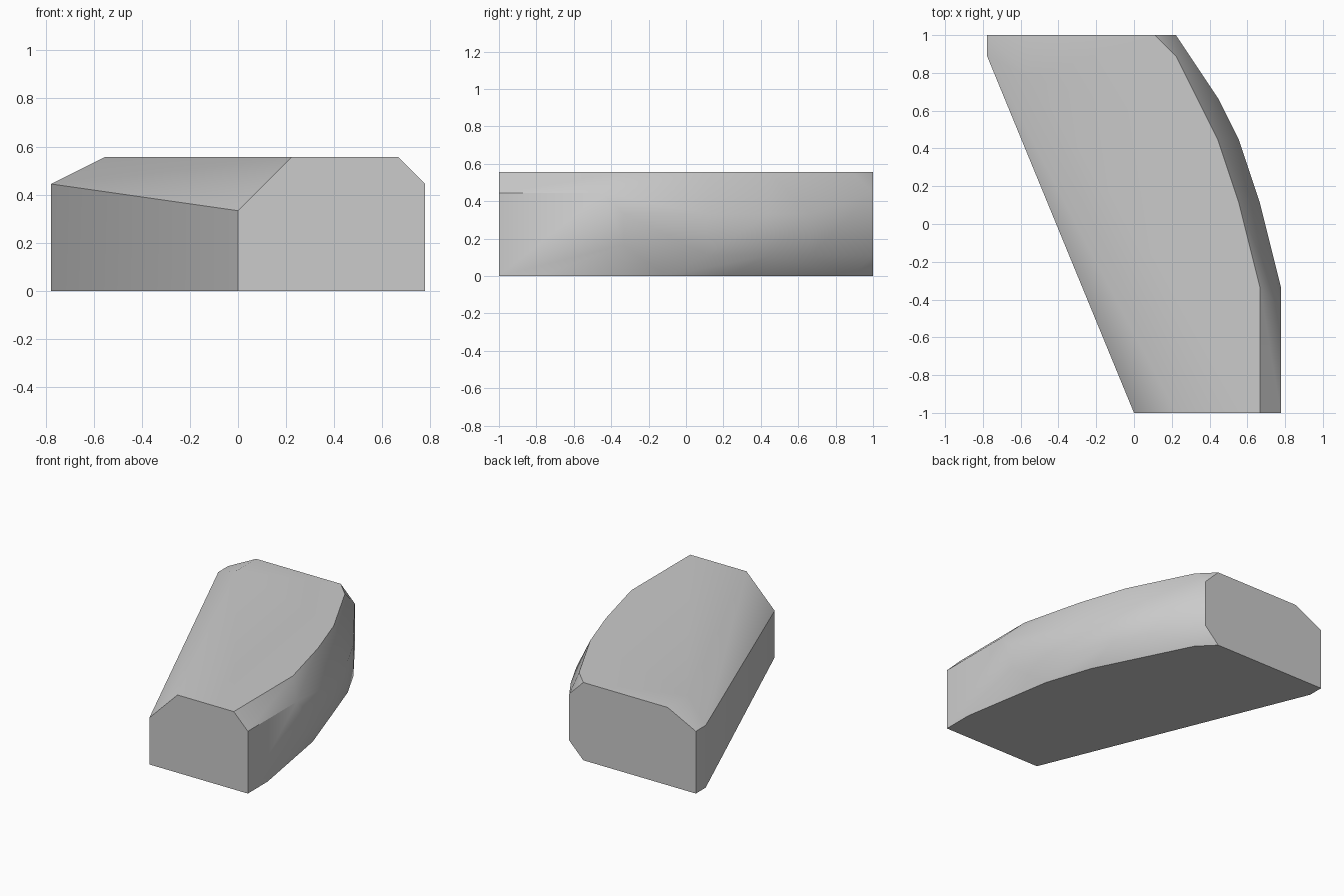
import bpy, bmesh, math

cube = bpy.data.objects.get("Cube")
if cube:
    bpy.data.objects.remove(cube, do_unlink=True)

U = 1 / 9  # modelling grid step


def make_material(name, rgb):
    mat = bpy.data.materials.new(name)
    mat.use_nodes = True
    colour = (*rgb, 1)
    mat.diffuse_color = colour
    mat.node_tree.nodes["Principled BSDF"].inputs["Base Color"].default_value = colour
    return mat


def hull_object(name, rings, mat):
    """Convex block wrapped around rings of (x, y, z) grid points."""
    bm = bmesh.new()
    for ring in rings:
        for p in ring:
            bm.verts.new([c * U for c in p])
    res = bmesh.ops.convex_hull(bm, input=bm.verts[:])
    loose = {g for g in res["geom_interior"] + res["geom_unused"]
             if isinstance(g, bmesh.types.BMVert) and g.is_valid}
    bmesh.ops.delete(bm, geom=list(loose), context="VERTS")
    # merge coplanar triangles into clean flat faces
    bmesh.ops.dissolve_limit(bm, angle_limit=math.radians(0.5),
                             verts=bm.verts[:], edges=bm.edges[:])
    bmesh.ops.recalc_face_normals(bm, faces=bm.faces[:])
    mesh = bpy.data.meshes.new(name)
    bm.to_mesh(mesh)
    bm.free()
    mesh.materials.append(mat)
    obj = bpy.data.objects.new(name, mesh)
    bpy.context.collection.objects.link(obj)
    return obj


# Outline of the base, pulled in under the curved side
base = [(x, y, 0) for x, y in
        [(0, -9), (7, -9), (7, -7), (6, -1), (5, 2), (2, 8), (1, 9), (-7, 9), (-7, 8)]]
# Bulging lower and upper lines of the curved side
curve = [(6, 1), (5, 4), (4, 6)]
lower_bulge = [(x, y, 1) for x, y in curve + [(2, 9)]] + [(7, -3, 1.5)]
upper_bulge = [(x, y, 3) for x, y in curve] + [(7, -3, 3), (7, -4, 4), (7, -9, 4), (2, 9, 4)]
# Top edge of the straight slanted side
slant = [(0, -9, 3), (-7, 8, 4), (-7, 9, 4)]
# Flat top
top = [(x, y, 5) for x, y in
       [(2, -9), (6, -9), (6, -3), (5, 1), (4, 4), (2, 8), (1, 9), (-5, 9), (-5, 7)]]

grey = make_material("stone grey", (0.6, 0.6, 0.6))
block = hull_object("stone_block", [base, lower_bulge, upper_bulge, slant, top], grey)

bpy.ops.object.select_all(action="DESELECT")
block.select_set(True)
bpy.context.view_layer.objects.active = block
bpy.ops.object.shade_smooth_by_angle(angle=math.radians(35))
